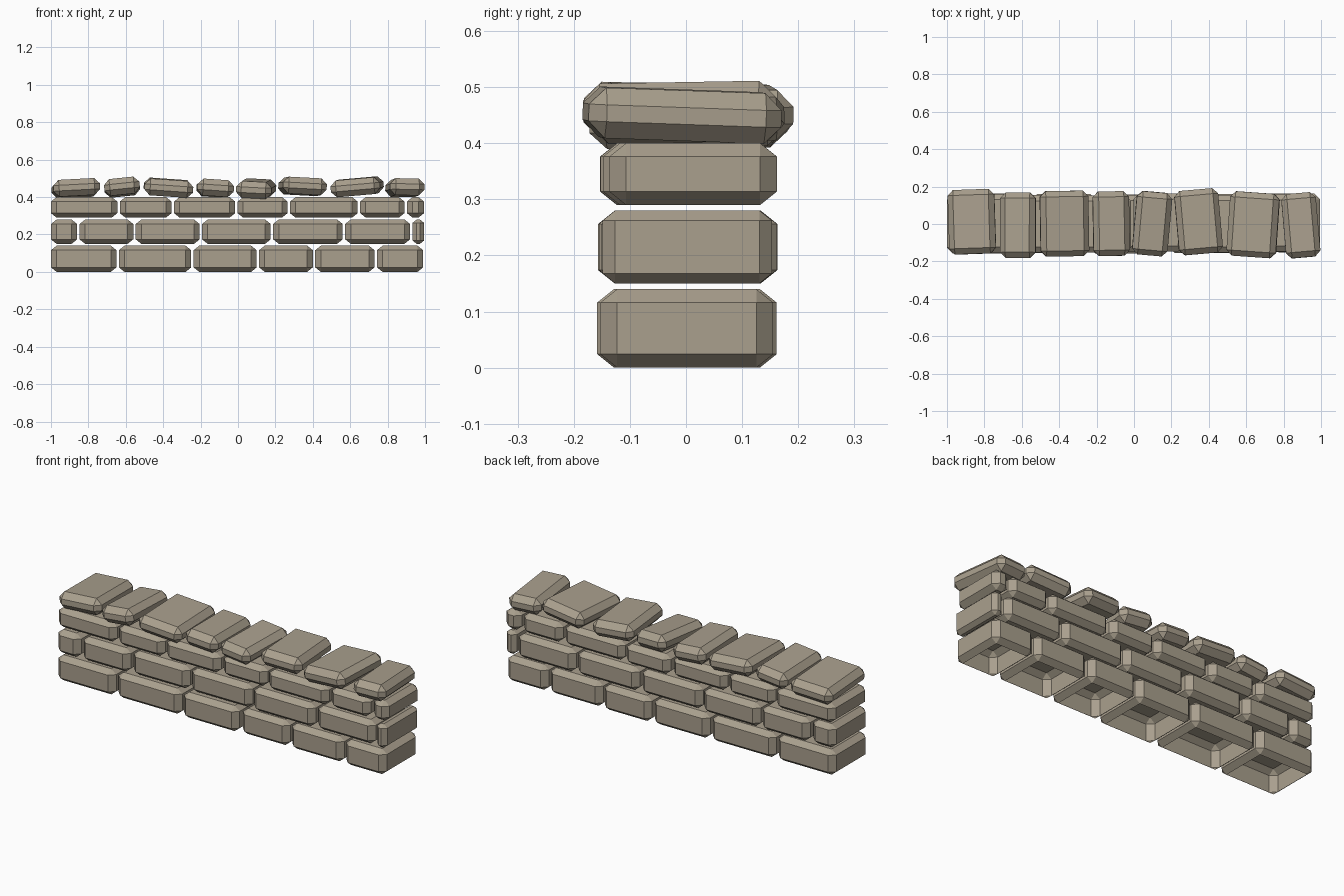
import bpy
import bmesh
import random
from math import radians
from mathutils import Euler, Matrix, Vector

default_cube = bpy.data.objects.get("Cube")
if default_cube:
    bpy.data.objects.remove(default_cube, do_unlink=True)

rng = random.Random(4)

# One warm grey-brown stone colour for the whole wall
stone = bpy.data.materials.new("warm_grey_stone")
stone.use_nodes = True
stone.diffuse_color = (0.40, 0.35, 0.27, 1)
shader = next(n for n in stone.node_tree.nodes if n.type == "BSDF_PRINCIPLED")
shader.inputs["Base Color"].default_value = stone.diffuse_color
shader.inputs["Roughness"].default_value = 0.9


def add_stone(name, centre, size, turn=(0, 0, 0), flatten=1.0, open_base=False):
    """Chamfered block; flatten squashes the chamfer height relative to its width."""
    bm = bmesh.new()
    bmesh.ops.create_cube(bm, size=1)
    width, depth, height = size
    bmesh.ops.scale(bm, vec=(width, depth, height / flatten), verts=bm.verts)
    chamfer = min(0.03, 0.36 * min(size))
    bmesh.ops.bevel(bm, geom=bm.edges[:], offset=chamfer, segments=1,
                    profile=0.5, affect="EDGES")
    bmesh.ops.scale(bm, vec=(1, 1, flatten), verts=bm.verts)
    if open_base:
        bm.normal_update()
        base = [f for f in bm.faces if f.normal.z < -0.99]
        bmesh.ops.delete(bm, geom=base, context="FACES")
    mesh = bpy.data.meshes.new(name)
    bm.to_mesh(mesh)
    bm.free()
    mesh.materials.append(stone)
    block = bpy.data.objects.new(name, mesh)
    block.location = centre
    block.rotation_euler = Euler([radians(a) for a in turn])
    bpy.context.collection.objects.link(block)
    return block


# Level courses: name, base height, top height, right-hand end of each brick
courses = [
    ("bottom", 0.0, 0.14, (-0.65, -0.25, 0.10, 0.40, 0.73, 0.99)),
    ("middle", 0.15, 0.28, (-0.86, -0.56, -0.205, 0.175, 0.56, 0.92, 0.995)),
    ("upper", 0.29, 0.40, (-0.645, -0.355, -0.015, 0.265, 0.64, 0.89, 0.995)),
]
GAP = 0.013
for course, low, high, ends in courses:
    start = -1.0
    for i, end in enumerate(ends):
        front = -0.153 + rng.uniform(-0.006, 0.006)
        back = 0.158 + rng.uniform(-0.006, 0.006)
        # The small end brick of the upper course is set back
        if course == "upper" and end == ends[-1]:
            front = -0.137
        add_stone(f"{course}_brick_{i + 1}",
                  ((start + end) / 2, (front + back) / 2, (low + high) / 2),
                  (end - start, back - front, high - low),
                  flatten=0.8, open_base=course == "bottom")
        start = end + GAP

# Loose capstones: x, y, z, width, depth, (pitch, roll, yaw) in degrees
capstones = [
    (-0.867, 0.012, 0.447, 0.25, 0.345, (-2, -3, 2)),
    (-0.62, -0.007, 0.453, 0.19, 0.35, (-2, -6, 0)),
    (-0.372, 0.002, 0.45, 0.26, 0.35, (1, 4, 1)),
    (-0.122, 0.002, 0.447, 0.195, 0.345, (-1, 4, 1)),
    (0.097, 0.002, 0.445, 0.19, 0.34, (3, 3, -5)),
    (0.345, 0.012, 0.457, 0.235, 0.345, (-1, 3, 5)),
    (0.637, -0.004, 0.455, 0.265, 0.345, (1, -5, -4)),
    (0.892, -0.007, 0.45, 0.185, 0.345, (-2, 1, 5)),
]
for i, (x, y, z, width, depth, turn) in enumerate(capstones):
    add_stone(f"capstone_{i + 1}", (x, y, z), (width, depth, 0.09), turn)
